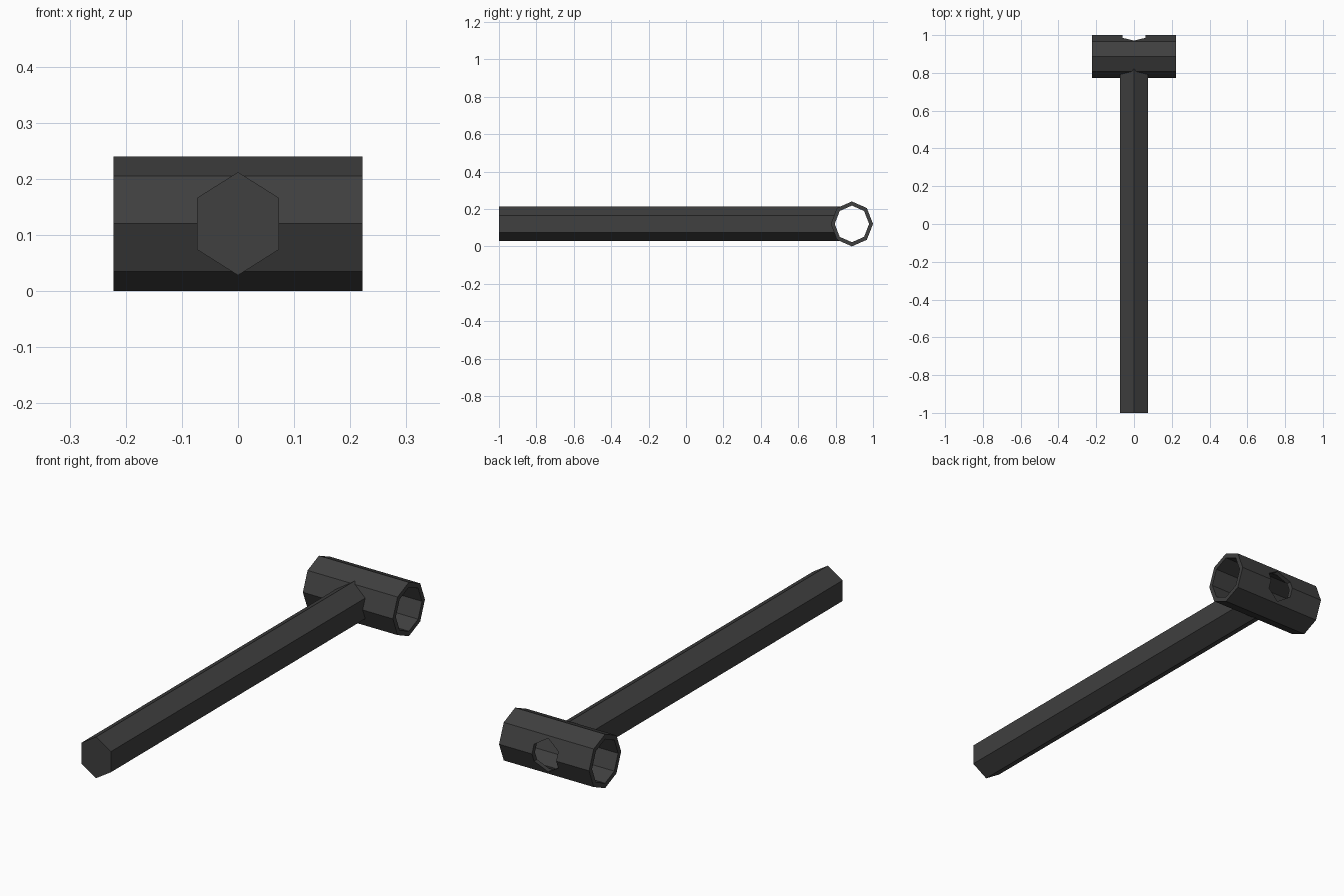
import bpy, bmesh
from math import sin, cos, tau

if "Cube" in bpy.data.objects:
    bpy.data.objects.remove(bpy.data.objects["Cube"])

HEAD_Y, MID_Z = 0.887, 0.12


def mesh_object(name, bm):
    bmesh.ops.recalc_face_normals(bm, faces=bm.faces)
    me = bpy.data.meshes.new(name)
    bm.to_mesh(me)
    bm.free()
    ob = bpy.data.objects.new(name, me)
    bpy.context.collection.objects.link(ob)
    return ob


def ring(bm, n, axis, pos, r, rz):
    """Polygon with a corner at the top, perpendicular to the x or y axis."""
    pts = [(r * sin(tau * i / n), MID_Z + rz * cos(tau * i / n)) for i in range(n)]
    return [bm.verts.new((pos, HEAD_Y + u, z) if axis == 'x' else (u, pos, z))
            for u, z in pts]


def bridge(bm, a, b):
    for i in range(len(a)):
        j = (i + 1) % len(a)
        bm.faces.new((a[i], a[j], b[j], b[i]))


def prism(name, n, axis, start, end, r, rz):
    bm = bmesh.new()
    a, b = (ring(bm, n, axis, p, r, rz) for p in (start, end))
    bridge(bm, a, b)
    bm.faces.new(a)
    bm.faces.new(b)
    return mesh_object(name, bm)


def cut(ob, cutter):
    mod = ob.modifiers.new("cut", 'BOOLEAN')
    mod.operation, mod.object, mod.solver = 'DIFFERENCE', cutter, 'EXACT'
    cutter.hide_render = True
    cutter.hide_set(True)


# hollow octagonal head
bm = bmesh.new()
loops = [ring(bm, 8, 'x', x, r, rz) for x, r, rz in
         ((-0.222, 0.113, 0.12), (0.222, 0.113, 0.12),
          (0.222, 0.092, 0.098), (-0.222, 0.092, 0.098))]
for i in range(4):
    bridge(bm, loops[i], loops[(i + 1) % 4])
head = mesh_object("head", bm)

# hexagonal hole through the back wall of the head
cut(head, prism("hole_cutter", 6, 'y', 0.90, 1.1, 0.069, 0.075))

# hexagonal handle, trimmed where it meets the hollow of the head
handle = prism("handle", 6, 'y', -1.0, 0.86, 0.0843, 0.092)
cut(handle, prism("bore_cutter", 8, 'x', -0.3, 0.3, 0.094, 0.1))

# dark finish
mat = bpy.data.materials.new("dark_metal")
mat.diffuse_color = (0.05, 0.05, 0.05, 1)
mat.use_nodes = True
mat.node_tree.nodes["Principled BSDF"].inputs["Base Color"].default_value = mat.diffuse_color
for ob in (head, handle):
    ob.data.materials.append(mat)
